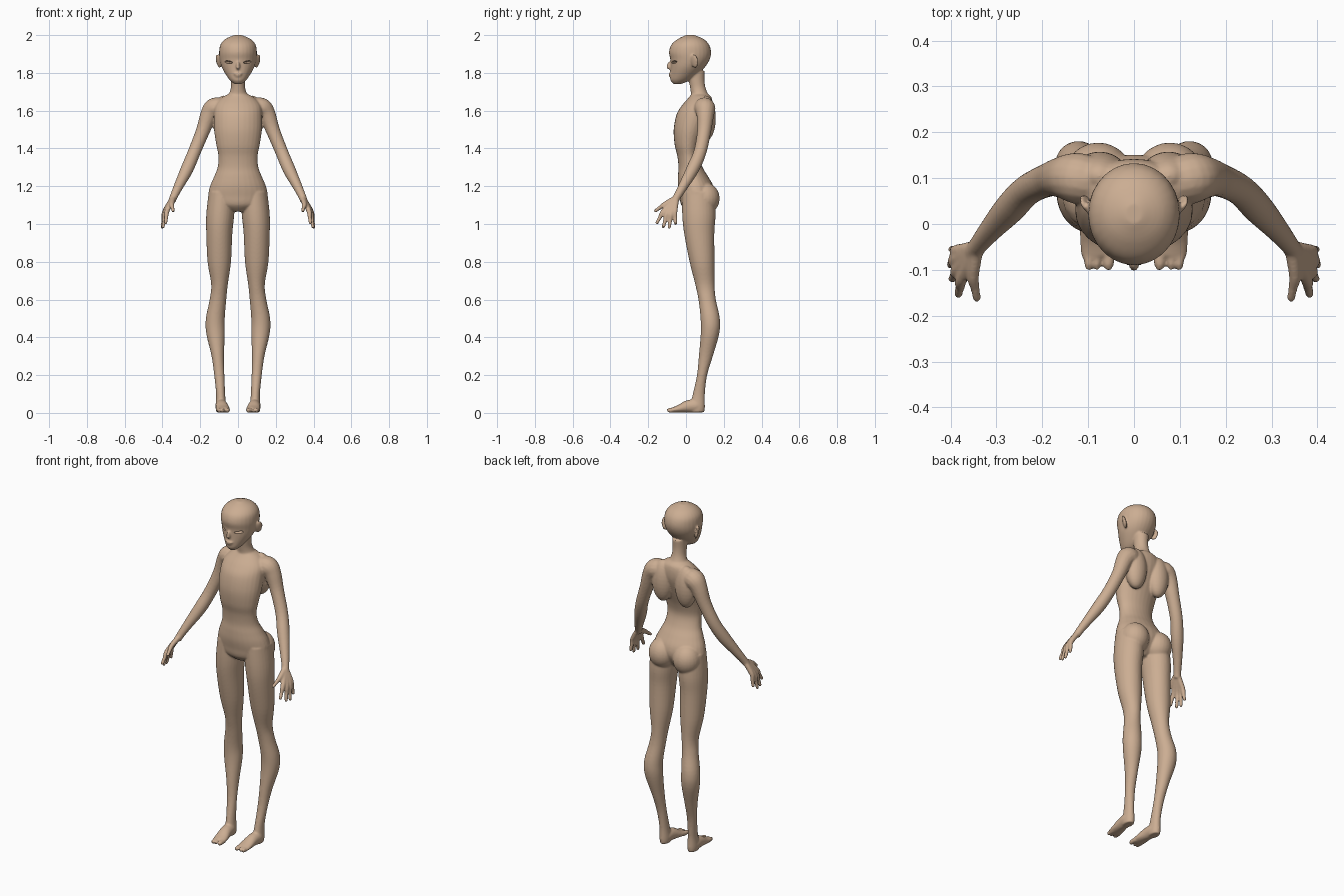
import bpy, bmesh, math
from mathutils import Vector, Matrix

bm = bmesh.new()


def catmull(rows, sub=5):
    out = []
    for i in range(len(rows) - 1):
        p0, p1 = rows[max(i - 1, 0)], rows[i]
        p2, p3 = rows[i + 1], rows[min(i + 2, len(rows) - 1)]
        for k in range(sub):
            t = k / sub
            out.append([0.5 * (2 * b + (c - a) * t + (2 * a - 5 * b + 4 * c - d) * t * t
                               + (3 * b - a - 3 * c + d) * t ** 3)
                        for a, b, c, d in zip(p0, p1, p2, p3)])
    out.append(list(rows[-1]))
    return out


def loft(rows, flat=True, s=1, n=28):
    """Rows are (x, y, z, half width, half depth); flat rings or rings across the path."""
    rows = catmull(rows)
    pts = [Vector(r[:3]) for r in rows]
    rings = []
    for i, r in enumerate(rows):
        u, v = Vector((1, 0, 0)), Vector((0, 1, 0))
        if not flat:
            t = (pts[min(i + 1, len(pts) - 1)] - pts[max(i - 1, 0)]).normalized()
            u = t.cross(Vector((0, 0, 1))).normalized()
            v = u.cross(t)
        ring = []
        for k in range(n):
            a = math.tau * k / n
            p = pts[i] + u * math.cos(a) * max(r[3], .002) + v * math.sin(a) * max(r[4], .002)
            ring.append(bm.verts.new((p.x * s, p.y, p.z)))
        rings.append(ring)
    for a, b in zip(rings, rings[1:]):
        for k in range(n):
            bm.faces.new((a[k], a[(k + 1) % n], b[(k + 1) % n], b[k]))
    bm.faces.new(rings[0])
    bm.faces.new(rings[-1])


def span(rows):
    """(z, half width, front y, back y) -> loft rows."""
    return [(0, (f + b) / 2, z, w, (b - f) / 2) for z, w, f, b in rows]


def tube(rows, s):
    loft([(x, y, z, r, r) for x, y, z, r in rows], False, s, 16)


def blob(target, c, r, s=1, rz=0, ry=0):
    m = (Matrix.Translation((c[0] * s, c[1], c[2])) @ Matrix.Rotation(rz * s, 4, 'Z')
         @ Matrix.Rotation(ry * s, 4, 'Y') @ Matrix.Diagonal((*r, 1)))
    bmesh.ops.create_uvsphere(target, u_segments=24, v_segments=16, radius=1, matrix=m)


# torso
loft(span([(1.065, .045, .01, .09), (1.10, .125, -.025, .125), (1.15, .155, -.035, .15),
           (1.20, .148, -.043, .145), (1.25, .127, -.043, .118), (1.30, .108, -.040, .088),
           (1.36, .104, -.046, .07), (1.42, .115, -.06, .08), (1.50, .127, -.065, .11),
           (1.58, .128, -.05, .137), (1.63, .12, -.02, .142), (1.67, .085, .015, .135),
           (1.69, .045, .03, .115)]))
# neck
loft(span([(1.65, .075, .02, .135), (1.685, .05, .026, .118), (1.72, .038, .022, .104),
           (1.76, .037, .015, .098), (1.81, .04, .01, .10)]))
# head
loft(span([(1.74, .018, -.065, -.03), (1.76, .042, -.082, .02), (1.79, .064, -.083, .06),
           (1.83, .086, -.082, .10), (1.87, .097, -.083, .125), (1.91, .100, -.09, .133),
           (1.95, .093, -.077, .122), (1.98, .066, -.042, .092), (2.0, .02, .0, .045)]))
# nose, lips
blob(bm, (0, -.085, 1.838), (.011, .016, .022))
blob(bm, (0, -.093, 1.829), (.011, .011, .008))
blob(bm, (0, -.081, 1.794), (.024, .012, .006))
blob(bm, (0, -.079, 1.783), (.018, .012, .006))

for s in (1, -1):
    # ear
    blob(bm, (.104, .045, 1.862), (.008, .022, .038), s, -.5, .25)
    # shoulder blade, buttock
    blob(bm, (.075, .105, 1.56), (.062, .053, .12), s)
    blob(bm, (.078, .10, 1.135), (.077, .078, .085), s)
    # leg
    loft([(.085, .065, 1.17, .07, .085), (.094, .068, 1.05, .074, .088),
          (.099, .07, .95, .069, .08), (.099, .085, .8, .062, .066),
          (.098, .1, .68, .044, .051), (.106, .112, .6, .044, .046),
          (.12, .128, .5, .05, .051), (.119, .127, .42, .049, .049),
          (.107, .105, .3, .033, .037), (.099, .085, .2, .027, .027),
          (.092, .068, .1, .024, .032), (.09, .06, .03, .028, .04),
          (.09, .06, .003, .024, .036)], True, s)
    # foot
    loft([(.09, .095, .025, .012, .014), (.09, .06, .036, .03, .034),
          (.086, .01, .034, .033, .033), (.081, -.035, .022, .037, .021),
          (.078, -.07, .015, .037, .014)], False, s)
    # toes
    for x, w in ((.056, .013), (.081, .009), (.099, .010)):
        loft([(x, -.05, .015, w, .013), (x, -.085, .014, w, .013),
              (x, -.1, .012, w * .6, .008)], False, s, 16)
    # arm
    tube([(.08, .09, 1.615, .05), (.125, .1, 1.612, .056), (.155, .102, 1.575, .046),
          (.187, .096, 1.49, .037), (.232, .074, 1.38, .034), (.27, .035, 1.29, .034),
          (.312, -.012, 1.205, .026), (.338, -.044, 1.15, .021), (.35, -.06, 1.12, .02)], s)
    # fingers, thumb
    for k, t in (((.375, -.118, 1.07), (.384, -.158, 1.0)),
                 ((.384, -.098, 1.063), (.398, -.122, .978)),
                 ((.389, -.077, 1.062), (.402, -.09, .974)),
                 ((.386, -.058, 1.07), (.398, -.055, .995)),
                 ((.351, -.112, 1.105), (.342, -.168, 1.065))):
        k, t = Vector(k), Vector(t)
        tube([(.342, -.05, 1.14, .015), (*k, .0135), (*k.lerp(t, .5), .0105),
              (*k.lerp(t, .9), .009), (*t, .005)], s)

bmesh.ops.recalc_face_normals(bm, faces=bm.faces)


def make(name, mesh_bm):
    me = bpy.data.meshes.new(name)
    mesh_bm.to_mesh(me)
    mesh_bm.free()
    ob = bpy.data.objects.new(name, me)
    bpy.context.collection.objects.link(ob)
    return ob


body = make("body", bm)

# eye sockets cutter
cut = bmesh.new()
for s in (1, -1):
    blob(cut, (.052, -.066, 1.857), (.026, .022, .007), s, .45, -.12)
sockets = make("eye_socket_cutter", cut)
sockets.hide_render = True
sockets.hide_viewport = True

# fuse all volumes into one smooth skin
rm = body.modifiers.new("fuse", 'REMESH')
rm.mode = 'VOXEL'
rm.voxel_size = .005
rm.use_smooth_shade = True
sm = body.modifiers.new("soften", 'SMOOTH')
sm.factor = .5
sm.iterations = 6
bo = body.modifiers.new("eyes", 'BOOLEAN')
bo.operation = 'DIFFERENCE'
bo.object = sockets

skin = bpy.data.materials.new("skin")
skin.diffuse_color = (.60, .42, .29, 1)
body.data.materials.append(skin)
